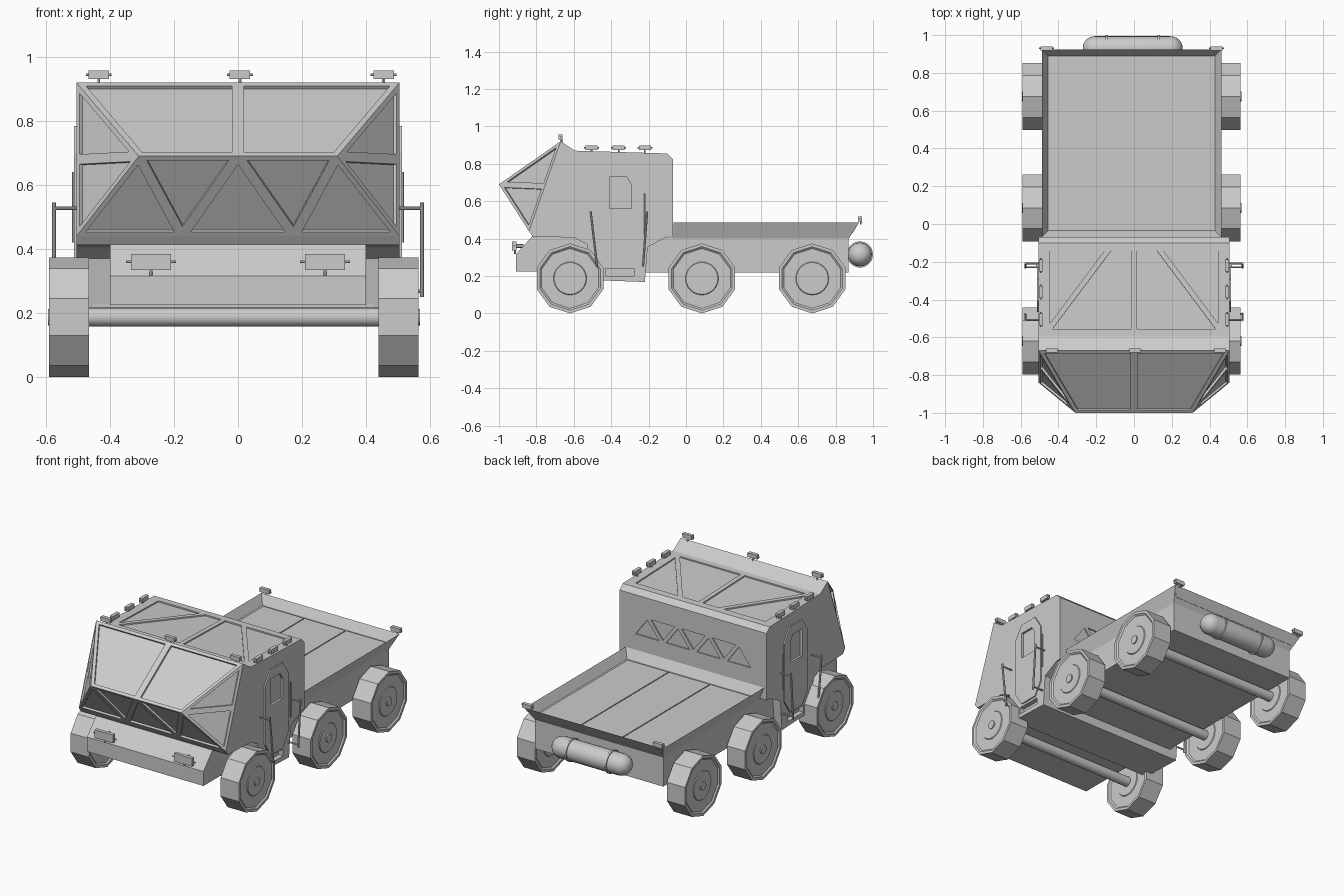
import bpy, bmesh, math
from mathutils import Vector as V

if "Cube" in bpy.data.objects:
    bpy.data.objects.remove(bpy.data.objects["Cube"])

OFF = -0.013  # chassis, bed and wheels sit slightly off the cab's centre line


def finish(name, bm):
    bmesh.ops.remove_doubles(bm, verts=bm.verts, dist=1e-5)
    bmesh.ops.recalc_face_normals(bm, faces=bm.faces)
    me = bpy.data.meshes.new(name)
    bm.to_mesh(me)
    bm.free()
    ob = bpy.data.objects.new(name, me)
    bpy.context.collection.objects.link(ob)
    return ob


def add_box(bm, lo, hi):
    vs = bmesh.ops.create_cube(bm, size=1)['verts']
    for v in vs:
        v.co = V([(lo[i] + hi[i]) / 2 + v.co[i] * (hi[i] - lo[i]) for i in range(3)])
    return vs


def add_bar(bm, a, b, r=0.006, n=8):
    a, b = V(a), V(b)
    d = b - a
    m = d.to_track_quat('Z', 'Y').to_matrix().to_4x4()
    m.translation = (a + b) / 2
    bmesh.ops.create_cone(bm, cap_ends=True, segments=n, radius1=r, radius2=r, depth=d.length, matrix=m)


def add_prism(bm, pts, shift):
    a = [bm.verts.new(p) for p in pts]
    b = [bm.verts.new(V(p) + V(shift)) for p in pts]
    bm.faces.new(a)
    bm.faces.new(b)
    for i in range(len(a)):
        j = (i + 1) % len(a)
        bm.faces.new((a[i], a[j], b[j], b[i]))


def add_lathe(bm, prof, n, c):
    rings = [[bm.verts.new((c[0] + x, c[1] + r * math.sin(k * math.tau / n), c[2] + r * math.cos(k * math.tau / n)))
              for k in range(n)] for x, r in prof]
    for p, q in zip(rings, rings[1:]):
        for k in range(n):
            bm.faces.new((p[k], p[(k + 1) % n], q[(k + 1) % n], q[k]))
    bm.faces.new(rings[0])
    bm.faces.new(rings[-1])


def recess(bm, pts, out, w=0.016, depth=0.012):
    """Cutter prism for a panel inset by w from a convex outline; out is a rough outward direction."""
    pts = [V(p) for p in pts]
    nrm = (pts[1] - pts[0]).cross(pts[2] - pts[0]).normalized()
    if nrm.dot(V(out)) < 0:
        nrm = -nrm
    ins = []
    for i, p in enumerate(pts):
        u = (pts[i - 1] - p).normalized()
        t = (pts[(i + 1) % len(pts)] - p).normalized()
        ins.append(p + (u + t) * w / u.cross(t).length - nrm * depth)
    add_prism(bm, ins, nrm * (depth + 0.015))


# Cab: side profile with a faceted nose in place of the front edge
W = 0.505
prof = [(-.67, .92), (-.595, .87), (-.10, .855), (-.07, .825), (-.07, .41), (-.10, .41), (-.205, .355),
        (-.22, .168), (-.49, .178), (-.53, .37), (-.60, .405), (-.82, .412), (-.84, .44)]
bm = bmesh.new()
L, R = [[bm.verts.new((s * W, y, z)) for y, z in prof] for s in (-1, 1)]
nl, nr = bm.verts.new((-.31, -1, .69)), bm.verts.new((.31, -1, .69))
bm.faces.new(L)
bm.faces.new(R)
for i in range(len(prof) - 1):
    bm.faces.new((L[i], L[i + 1], R[i + 1], R[i]))
for f in ((L[0], R[0], nr, nl), (L[-1], R[-1], nr, nl), (L[0], nl, L[-1]), (R[0], nr, R[-1])):
    bm.faces.new(f)
cab = finish('cab', bm)

# Recessed windows and panels of the cab
bm = bmesh.new()
low = lambda x, top: (x, -1, .69) if top else (x, -.84, .44)
strip = [(-W, 0), (-.31, 1), (-.175, 0), (0, 1), (.175, 0), (.31, 1), (W, 0)]
for i in range(5):
    recess(bm, [low(*p) for p in strip[i:i + 3]], (0, -1, -.5))
for s in (-1, 1):
    recess(bm, [(0, -.67, .92), (s * W, -.67, .92), (s * .31, -1, .69), (0, -1, .69)], (0, -1, 1), .019)
    nose, top, mid, bot = (s * .31, -1, .69), (s * W, -.67, .92), (s * W, -.755, .68), (s * W, -.84, .44)
    recess(bm, [nose, top, mid], (s, 0, 0))
    recess(bm, [nose, mid, bot], (s, 0, 0))
    rz = lambda y: .87 - .015 * (y + .595) / .495
    for poly in ([(0, -.57), (0, -.13), (.13, -.13), (.46, -.57)], [(.13, -.13), (.46, -.13), (.46, -.57)]):
        recess(bm, [(s * x, y, rz(y)) for x, y in poly], (0, 0, 1), .014, .008)
    # door window and step slot
    recess(bm, [(s * .513, y, z) for y, z in ((-.42, .55), (-.28, .55), (-.28, .69), (-.31, .74), (-.42, .74))],
           (s, 0, 0), .012, .014)
    recess(bm, [(s * W, y, z) for y, z in ((-.435, .195), (-.275, .195), (-.275, .245), (-.435, .245))],
           (s, 0, 0), .004, .03)
for i in range(7):  # triangle row on the rear wall
    x = -.42 + i * .105
    a, b = (.57, .71) if i % 2 == 0 else (.71, .57)
    recess(bm, [(x, -.07, a), (x + .105, -.07, b), (x + .21, -.07, a)], (0, 1, 0), .012, .008)
cutter = finish('cab_panel_cutter', bm)
cutter.hide_render = True
cutter.hide_set(True)


def cut(ob):
    m = ob.modifiers.new('panels', 'BOOLEAN')
    m.operation, m.solver, m.object = 'DIFFERENCE', 'EXACT', cutter


cut(cab)

# Doors, grab rails and ladders on both sides
octo = [(-.41, .255), (-.29, .255), (-.235, .34), (-.235, .70), (-.29, .785), (-.41, .785), (-.465, .70), (-.465, .34)]
for s, side in ((-1, 'left'), (1, 'right')):
    bm = bmesh.new()
    add_prism(bm, [(s * .50, y, z) for y, z in octo], (s * .013, 0, 0))
    cut(finish(side + '_door', bm))
    bm = bmesh.new()
    for y0, y1 in ((-.51, -.475), (-.208, -.23)):
        add_bar(bm, (s * .575, y0, .545), (s * .575, y1, .25))
        for t in (.06, .94):
            y, z = y0 + (y1 - y0) * t, .545 - .295 * t
            add_bar(bm, (s * .58, y, z), (s * .49, y, z), .005)
    add_bar(bm, (s * .515, -.22, .42), (s * .515, -.22, .64), .004)
    finish(side + '_hand_rails', bm)

# Front bumper and chassis
bm = bmesh.new()
add_prism(bm, [(-.40, y, z) for y, z in ((-.91, .225), (-.91, .315), (-.82, .415), (-.48, .415), (-.48, .225))],
          (.80, 0, 0))
finish('front_bumper', bm)
bm = bmesh.new()
add_box(bm, (OFF - .44, -.5, .22), (OFF + .44, .87, .405))
finish('chassis', bm)

# Cargo bed: flared tray with a sunken floor
bm = bmesh.new()
for v in add_box(bm, (OFF - .44, -.068, .40), (OFF + .44, .87, .485)):
    if v.co.z > .45:
        v.co.x += math.copysign(.035, v.co.x - OFF)
        v.co.y += .055 if v.co.y > 0 else 0
bm.normal_update()
floor = [f for f in bm.faces if f.normal.z > .9]
bmesh.ops.inset_region(bm, faces=floor, thickness=.048)
bmesh.ops.translate(bm, verts=floor[0].verts, vec=(0, 0, -.055))
finish('cargo_bed', bm)
bm = bmesh.new()
for k in (-1, 0, 1):
    x = OFF + k * .284
    add_box(bm, (x - .139, -.015, .42), (x + .139, .872, .437))
finish('bed_floor_boards', bm)

# Ten-sided wheels with round hubs
h = .0625
tyre = [(-h + .008, .16), (-h, .17), (-h, .187), (h, .187), (h, .17), (h - .008, .16)]
hub = [(-.059, .03), (-.059, .085), (-.050, .092), (.050, .092), (.059, .085), (.059, .03)]
cap = [(-.066, .012), (-.066, .026), (.066, .026), (.066, .012)]
for y, row in ((-.695, 'front'), (.085, 'middle'), (.675, 'rear')):
    if row == 'front':
        y = -.62 - .075 + .003 * 25
    for s, side in ((-1, 'left'), (1, 'right')):
        bm = bmesh.new()
        c = (OFF + s * .515, y, .187)
        add_lathe(bm, tyre, 10, c)
        add_lathe(bm, hub, 32, c)
        add_lathe(bm, cap, 16, c)
        finish(f'{row}_{side}_wheel', bm)
    bm = bmesh.new()
    add_bar(bm, (OFF - .48, y, .187), (OFF + .48, y, .187), .03, 16)
    finish(row + '_axle', bm)

# Rear tank with straps
bm = bmesh.new()
r, half = .064, .265
arc = [(half - r + r * math.sin(a), r * math.cos(a)) for a in [k * math.pi / 12 for k in range(6)]]
tank = [(-x, q) for x, q in reversed(arc)] + arc
add_lathe(bm, tank, 24, (-.007, .93, .315))
finish('rear_tank', bm)
bm = bmesh.new()
for x in (-.145, .13):
    add_lathe(bm, [(-.006, .06), (-.006, .07), (.006, .07), (.006, .06)], 24, (x, .93, .315))
    add_box(bm, (x - .006, .86, .30), (x + .006, .88, .33))
finish('tank_straps', bm)


# Lamps: housing on a small axle, post and bracket
def lamp(name, x, y, z, length=.064, height=.026, turn=False, post=.018, back=0):
    bm = bmesh.new()
    add_box(bm, (-length / 2, -.011, -height / 2), (length / 2, .011, height / 2))
    add_bar(bm, (-length * .63, 0, 0), (length * .63, 0, 0), .004, 6)
    add_bar(bm, (0, .004, 0), (0, .004, -height / 2 - post), .005, 6)
    if back:
        add_bar(bm, (0, 0, 0), (0, back, 0), .01, 6)
    ob = finish(name, bm)
    ob.location = (x, y, z)
    if turn:
        ob.rotation_euler.z = math.pi / 2


for i, x in enumerate((-.435, .006, .455)):
    lamp(f'roof_lamp_{i}', x, -.67, .944)
for s, side in ((-1, 'left'), (1, 'right')):
    lamp(side + '_head_lamp', s * .272, -.918, .36, .125, .05, back=.05)
    lamp(side + '_bed_lamp', OFF + s * .45, .93, .505)
    for i, y in enumerate((-.505, -.36, -.22)):
        lamp(f'{side}_roof_side_lamp_{i}', s * .493, y, .886, turn=True)

# Smooth only the gently curved parts
for ob in list(bpy.data.objects):
    if ob.name == 'rear_tank' or ob.name.endswith('_axle'):
        for o in bpy.context.selected_objects:
            o.select_set(False)
        ob.select_set(True)
        bpy.context.view_layer.objects.active = ob
        bpy.ops.object.shade_smooth_by_angle(angle=math.radians(35))
